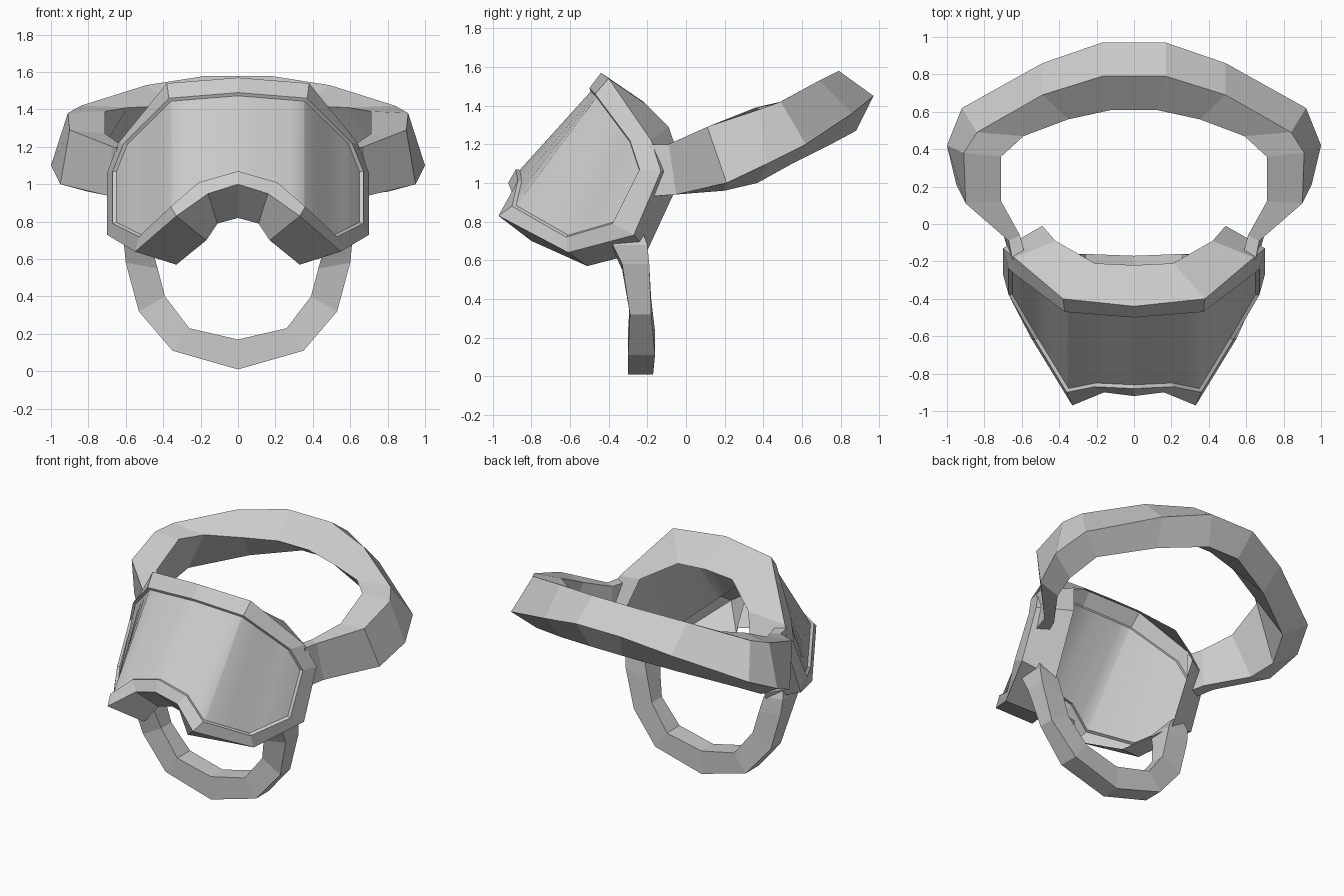
import bpy
import bmesh
from mathutils import Vector

default_cube = bpy.data.objects.get("Cube")
if default_cube:
    bpy.data.objects.remove(default_cube, do_unlink=True)


def make_material(name, color):
    material = bpy.data.materials.new(name)
    material.use_nodes = True
    material.diffuse_color = color
    material.node_tree.nodes["Principled BSDF"].inputs["Base Color"].default_value = color
    return material


grey = make_material("light grey", (.6, .6, .6, 1))


def mirrored(point):
    return Vector((-point[0], point[1], point[2]))


def both_sides(sections):
    """Extend sections running outward from the middle to the other side."""
    right = [[mirrored(p) for p in section] for section in reversed(sections)]
    left = [[Vector(p) for p in section] for section in sections]
    if abs(sections[0][0][0]) < .001:
        right.pop()
    return right + left


def loft(name, sections, closed_path=False, closed_section=False):
    """Join neighbouring cross-sections with quads."""
    bm = bmesh.new()
    rows = [[bm.verts.new(p) for p in section] for section in sections]
    count = len(rows[0])
    pairs = list(zip(rows, rows[1:]))
    if closed_path:
        pairs.append((rows[-1], rows[0]))
    for a, b in pairs:
        for i in range(count if closed_section else count - 1):
            j = (i + 1) % count
            bm.faces.new((a[i], a[j], b[j], b[i]))
    if closed_section:
        bm.faces.new(rows[0])
        bm.faces.new(rows[-1])
    bmesh.ops.recalc_face_normals(bm, faces=bm.faces)
    mesh = bpy.data.meshes.new(name)
    bm.to_mesh(mesh)
    bm.free()
    mesh.materials.append(grey)
    obj = bpy.data.objects.new(name, mesh)
    bpy.context.collection.objects.link(obj)
    return obj


# Goggle frame: back edge, outer rim edge and inner rim edge, from brow to nose
frame_half = [
    [(0, -.22, 1.42), (0, -.44, 1.57), (0, -.5, 1.49)],
    [(.21, -.21, 1.41), (.38, -.4, 1.54), (.37, -.47, 1.46)],
    [(.42, -.09, 1.29), (.64, -.18, 1.22), (.61, -.29, 1.22)],
    [(.49, -.01, 1.06), (.7, -.13, 1.06), (.67, -.24, 1.07)],
    [(.48, -.2, .65), (.7, -.27, .73), (.67, -.38, .79)],
    [(.33, -.51, .57), (.55, -.61, .64), (.53, -.62, .72)],
    [(.17, -.8, .7), (.33, -.97, .83), (.36, -.9, .88)],
    [(.11, -.72, .79), (.16, -.9, .95), (.21, -.87, 1.01)],
    [(0, -.72, .82), (0, -.92, 1), (0, -.88, 1.07)],
]
# A small inward step seats the lens inside the rim
seat_centre = Vector((0, -.3, 1))
lens_edge = []
for section in frame_half:
    seat = Vector(section[-1]).lerp(seat_centre, .035)
    seat.x = section[-1][0] * .97
    section.append(seat)
    lens_edge.append(seat)

right_half = [[mirrored(p) for p in s] for s in reversed(frame_half[1:-1])]
loft("goggle_frame", frame_half + right_half, closed_path=True)


# Lens: upright strips between the upper and lower seat edges
def point_at(edge, x):
    for a, b in zip(edge, edge[1:]):
        if x <= b.x + .0001:
            return a.lerp(b, (x - a.x) / (b.x - a.x))
    return edge[-1].copy()


upper_edge = lens_edge[:4]
lower_edge = lens_edge[:3:-1]
lens_stops = {round(p.x, 4) for p in upper_edge[:3] + lower_edge[:4]}
lens_stops.update((.1, .28, .43, .48, .56))
lens_half = [[point_at(upper_edge, x), point_at(lower_edge, x)] for x in sorted(lens_stops)]
lens_half.append([upper_edge[-1], lower_edge[-1]])
lens = loft("lens", both_sides(lens_half))
for polygon in lens.data.polygons:
    polygon.use_smooth = True

# Head strap: upper outer, lower outer, lower inner and upper inner corners
head_strap_half = [
    [(.17, .79, 1.58), (.17, .97, 1.45), (.12, .88, 1.27), (.12, .61, 1.44)],
    [(.49, .69, 1.53), (.49, .86, 1.36), (.44, .75, 1.2), (.35, .56, 1.42)],
    [(.84, .49, 1.42), (.92, .62, 1.2), (.77, .55, 1.1), (.59, .47, 1.41)],
    [(.91, .38, 1.38), (1, .42, 1.1), (.84, .37, 1), (.71, .36, 1.39)],
    [(.9, .11, 1.29), (.95, .21, 1), (.8, .2, .96), (.71, .12, 1.27)],
    [(.67, -.09, 1.2), (.7, -.05, .94), (.62, -.05, .94), (.61, -.06, 1.2)],
    [(.65, -.19, 1.2), (.66, -.19, .93), (.58, -.17, .93), (.58, -.17, 1.2)],
]
loft("head_strap", both_sides(head_strap_half), closed_section=True)


# Chin strap: a flat band hanging below the frame
def chin_section(outer_x, outer_z, inner_x, inner_z, front, back):
    return [(outer_x, front, outer_z), (outer_x, back, outer_z),
            (inner_x, back, inner_z), (inner_x, front, inner_z)]


chin_strap_half = [
    chin_section(0, .01, 0, .17, -.3, -.17),
    chin_section(.35, .11, .26, .23, -.3, -.16),
    chin_section(.53, .32, .39, .4, -.29, -.18),
    chin_section(.6, .58, .43, .55, -.33, -.19),
    chin_section(.61, .68, .46, .66, -.38, -.2),
    chin_section(.59, .76, .52, .74, -.27, -.23),
]
loft("chin_strap", both_sides(chin_strap_half), closed_section=True)
